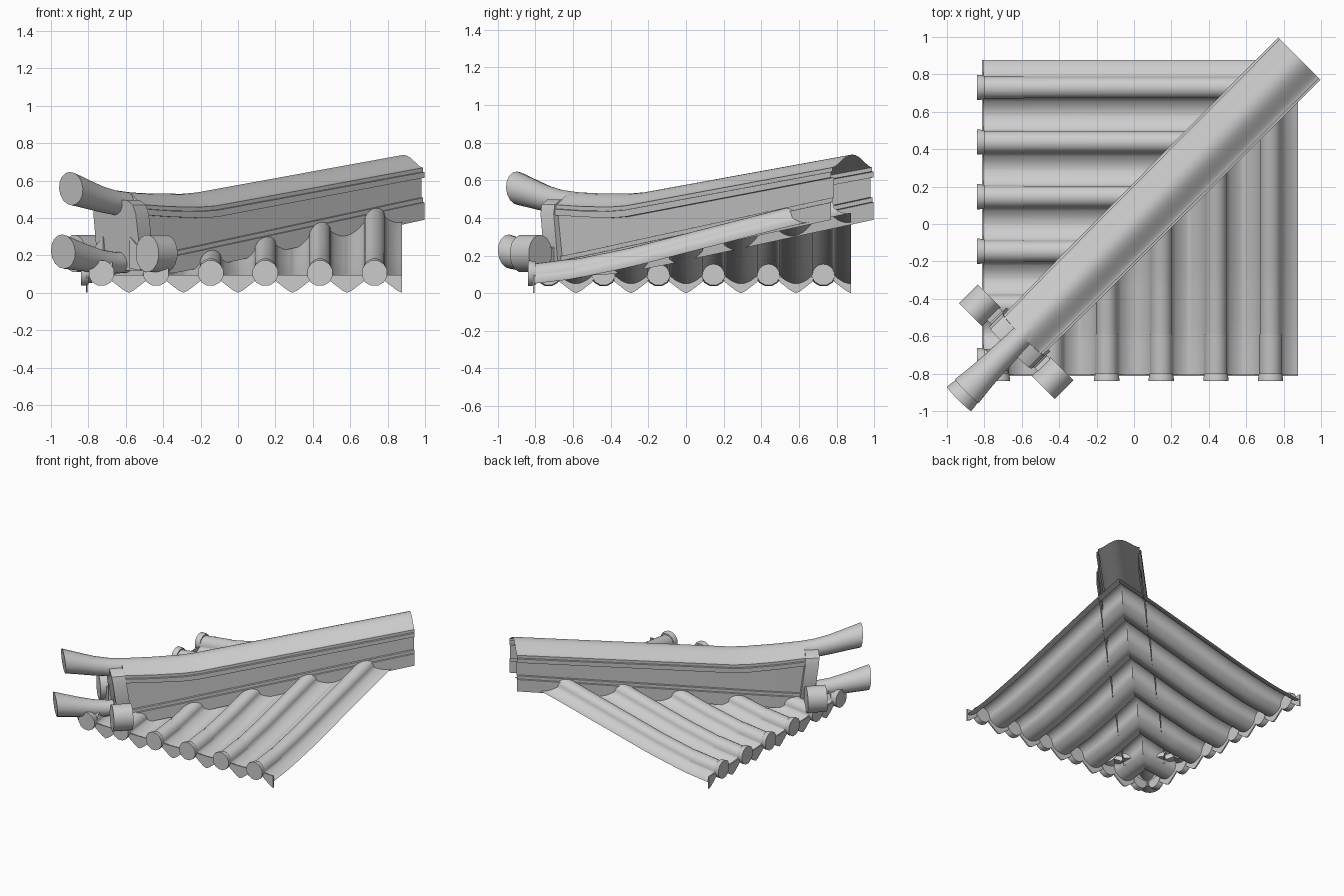
import bpy, bmesh, math

if "Cube" in bpy.data.objects:
    bpy.data.objects.remove(bpy.data.objects["Cube"])

S = math.sqrt(0.5)
PITCH, R = 0.292, 0.058
CENTRES = [-0.73 + PITCH * i for i in range(6)]
EAVE = -0.81


def make(name, verts, faces, recalc=True, angle=35):
    me = bpy.data.meshes.new(name)
    me.from_pydata(verts, [], faces)
    if recalc:
        bm = bmesh.new()
        bm.from_mesh(me)
        bmesh.ops.recalc_face_normals(bm, faces=bm.faces)
        bm.to_mesh(me)
        bm.free()
    me.polygons.foreach_set("use_smooth", [True] * len(me.polygons))
    me.set_sharp_from_angle(angle=math.radians(angle))
    ob = bpy.data.objects.new(name, me)
    bpy.context.collection.objects.link(ob)
    return ob


def make_pair(name, verts, faces, recalc=True):
    """One part on the front slope and its reflection across x = y."""
    make("front_" + name, verts, faces, recalc, 50)
    make("left_" + name, [(y, x, z) for x, y, z in verts],
         [tuple(reversed(f)) for f in faces], recalc, 50)


def loft(rings, closed=True, start=True, end=True):
    n = len(rings[0])
    verts = [p for r in rings for p in r]
    faces = []
    for i in range(len(rings) - 1):
        for j in range(n if closed else n - 1):
            k = (j + 1) % n
            faces.append((i * n + j, i * n + k, (i + 1) * n + k, (i + 1) * n + j))
    if start:
        faces.append(tuple(range(n)))
    if end:
        faces.append(tuple(range((len(rings) - 1) * n, len(rings) * n)))
    return verts, faces


def diag(t, w, z):
    """Point at t along the hip diagonal, w sideways."""
    return (t + w * S, t - w * S, z)


def lerp_table(table, x):
    for (a, za), (b, zb) in zip(table, table[1:]):
        if x <= b:
            break
    return za + (zb - za) * (x - a) / (b - a)


def slope(y):
    return lerp_table([(-0.81, 0.05), (-0.6, 0.075), (-0.3, 0.137), (0, 0.214),
                       (0.55, 0.355), (0.88, 0.427)], y)


def wave(u):
    u = abs(u)
    if u <= R:
        return 0.045 + math.sqrt(max(0, R * R - u * u))
    return 0.045 * ((PITCH / 2 - u) / (PITCH / 2 - R)) ** 2


# Tiled slopes: barrel and trough sheet, cut on the diagonal
half = [R * math.sin(math.pi / 2 * k / 6) for k in range(7)]
half += [R + (PITCH / 2 - R) * k / 5 for k in range(1, 6)]
offsets = [-u for u in reversed(half[1:])] + half
cols = []
for c in CENTRES:
    cols += [(c + u, wave(u)) for u in offsets if c + u >= EAVE + 0.004]
ROWS = 18
rings = []
for x, w in cols:
    ys = [EAVE + (min(x, 0.88) - EAVE) * k / ROWS for k in range(ROWS + 1)]
    rings.append([(x, y, slope(y) + w) for y in ys])
v, f = loft(rings, closed=False, start=False, end=False)
make_pair("roof_tiles", v, [tuple(reversed(q)) for q in f], recalc=False)

# Round eave discs, each with an open half-shell tile behind it
for i, c in enumerate(CENTRES):
    rings = [[(c + r * math.cos(a), y, 0.105 + r * math.sin(a))
              for a in [math.tau * (k + 0.5) / 12 for k in range(12)]]
             for y, r in [(-0.84, 0.07), (-0.825, 0.07), (-0.8, 0.064)]]
    make_pair(f"eave_disc_{i + 1}", *loft(rings))
    rings = [[(c + 0.061 * math.cos(a), y, slope(y) + 0.046 + 0.061 * math.sin(a))
              for a in [math.pi * k / 10 for k in range(11)]]
             for y in (-0.805, min(-0.59, c + 0.06))]
    v, f = loft(rings, closed=False, start=False, end=False)
    make_pair(f"eave_tile_{i + 1}", v, f, recalc=False)

# Pointed drip plates hanging under each trough
for i, c in enumerate(CENTRES):
    m = c + PITCH / 2
    prof = [(-0.095, 0.095), (-0.09, 0.062), (-0.055, 0.035), (-0.025, 0.012), (0, 0)]
    prof += [(0, 0.095)] if i == 5 else [(-x, z) for x, z in reversed(prof[:-1])]
    rings = [[(m + x, y, z) for x, z in prof] for y in (-0.814, -0.804)]
    make_pair(f"drip_tile_{i + 1}", *loft(rings))

# Hip ridge: (t, top, cap base, upper moulding base, wall base, bottom, width scale)
stations = [(0.884, 0.737, 0.67, 0.615, 0.508, 0.39, 1),
            (-0.22, 0.536, 0.466, 0.405, 0.27, 0.15, 0.97),
            (-0.3, 0.529, 0.46, 0.4, 0.252, 0.135, 0.97),
            (-0.45, 0.53, 0.462, 0.405, 0.22, 0.105, 0.95),
            (-0.6, 0.537, 0.472, 0.415, 0.19, 0.095, 0.93)]
rings = []
for t, top, cap, mould, wall, bottom, s in stations:
    side = [(0.16, bottom), (0.16, wall - 0.025), (0.15, wall - 0.023), (0.15, wall),
            (0.137, wall + 0.002), (0.137, mould), (0.16, mould),
            (0.16, cap - 0.025), (0.148, cap - 0.023), (0.148, cap - 0.002)]
    # bell-shaped cap, rounder on top than at the skirts
    arc = [(0.14 * math.cos(a),
            cap + (top - cap) * (0.5 + 0.5 * math.cos(math.pi * math.cos(a))) ** 0.7)
           for a in [math.pi * k / 16 for k in range(17)]]
    prof = side + arc + [(-w, z) for w, z in reversed(side)]
    rings.append([diag(t, w * s, z) for w, z in prof])
v, f = loft(rings, closed=False, start=False, end=True)
make("hip_ridge", v, f, angle=30)


# Upturned round horns at the low end of the ridge
def horn(name, path):
    rings = []
    for i, (t, z, r) in enumerate(path):
        a, b = path[max(i - 1, 0)], path[min(i + 1, len(path) - 1)]
        tilt = 0.4 * math.atan2(b[1] - a[1], (a[0] - b[0]) / S)
        if i == len(path) - 1:
            tilt = -0.08
        ring = []
        for k in range(16):
            q = math.tau * k / 16
            up = r * math.sin(q)
            ring.append(diag(t + up * math.sin(tilt) * S, r * math.cos(q),
                             z + up * math.cos(tilt)))
        rings.append(ring)
    make(name, *loft(rings))


horn("upper_horn", [(-0.48, 0.468, 0.062), (-0.58, 0.473, 0.064), (-0.66, 0.482, 0.066),
                    (-0.74, 0.502, 0.07), (-0.82, 0.53, 0.078), (-0.893, 0.557, 0.09)])
horn("lower_horn", [(-0.58, 0.164, 0.056), (-0.66, 0.16, 0.058), (-0.74, 0.168, 0.064),
                    (-0.83, 0.19, 0.074), (-0.935, 0.22, 0.092)])

# End plate leaning outward, closing the ridge
plate = [(-0.14, 0.12), (0.14, 0.12), (0.165, 0.18), (0.16, 0.42), (0.145, 0.47),
         (0.1, 0.497), (-0.1, 0.497), (-0.145, 0.47), (-0.16, 0.42), (-0.165, 0.18)]
rings = [[diag(t - 0.1 * (z - 0.12), w, z) for w, z in plate] for t in (-0.63, -0.56)]
make("end_plate", *loft(rings))

# Side scrolls and the arms that carry them
for side, sgn in (("right", 1), ("left", -1)):
    scroll = [(0.275 + 0.088 * math.cos(a), 0.21 + 0.1 * math.sin(a))
              for a in [math.tau * (k + 0.5) / 16 for k in range(16)]]
    arm = [(0.1, 0.13), (0.17, 0.12), (0.24, 0.15), (0.24, 0.25), (0.17, 0.24), (0.1, 0.3)]
    for name, prof, t0, t1 in (("scroll", scroll, -0.68, -0.58),
                               ("scroll_arm", arm, -0.65, -0.585)):
        rings = [[diag(t, sgn * w, z) for w, z in prof] for t in (t0, t1)]
        make(f"{side}_{name}", *loft(rings))
